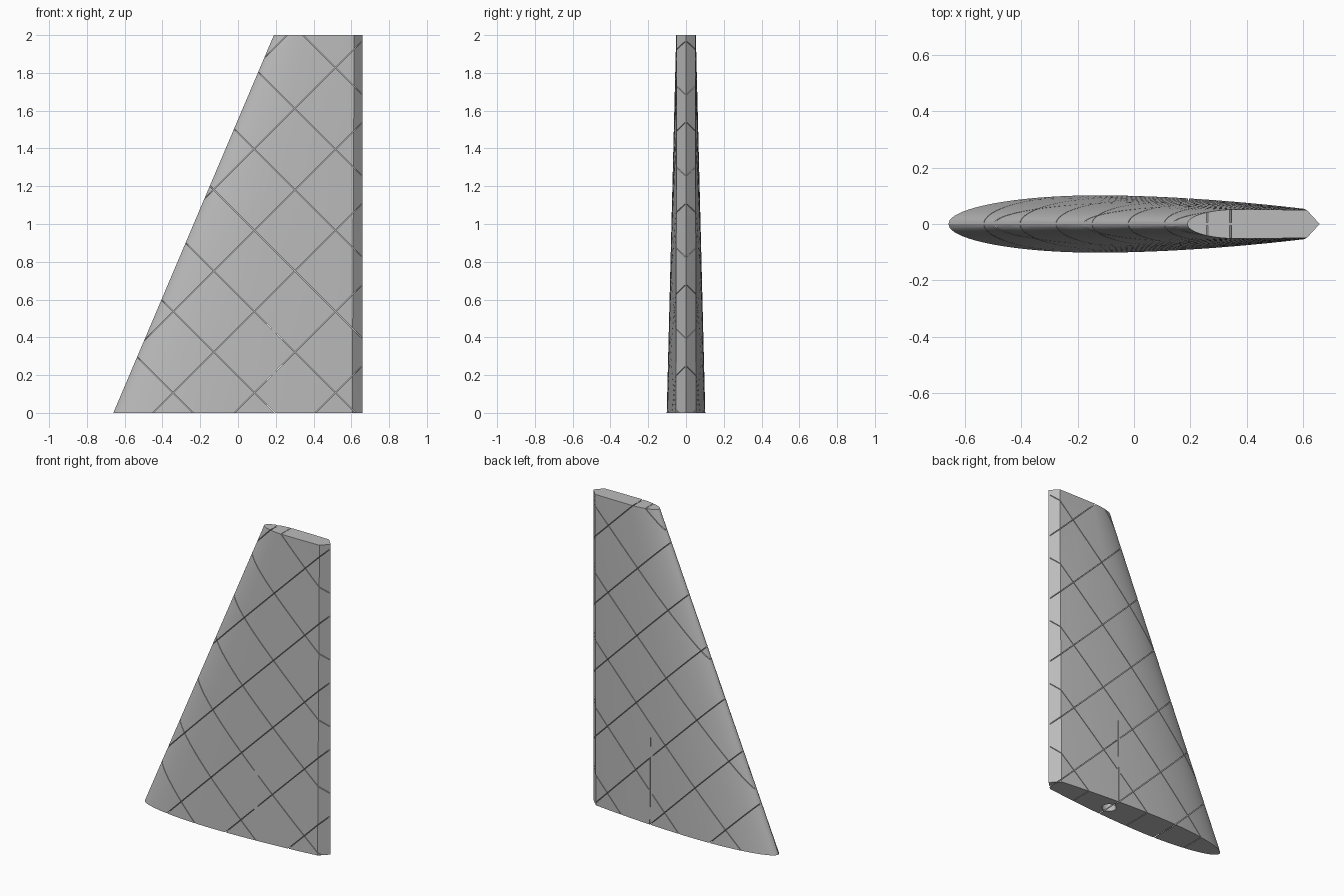
import bpy, bmesh, math
from mathutils import Matrix, Vector

if "Cube" in bpy.data.objects:
    bpy.data.objects.remove(bpy.data.objects["Cube"])

grey = bpy.data.materials.new("light grey")
grey.diffuse_color = (0.5, 0.5, 0.5, 1)
grey.use_nodes = True
grey.node_tree.nodes["Principled BSDF"].inputs["Base Color"].default_value = grey.diffuse_color


def mesh_object(name, bm):
    mesh = bpy.data.meshes.new(name)
    bm.to_mesh(mesh)
    bm.free()
    mesh.materials.append(grey)
    obj = bpy.data.objects.new(name, mesh)
    bpy.context.collection.objects.link(obj)
    return obj


def section(nose, corner, thick, tail, z, n=36):
    """Closed outline: rounded nose, long taper, wedge-shaped trailing edge."""
    side = []
    for i in range(1, n + 1):
        s = (i / n) ** 1.6
        if s < 0.42:
            h = thick * math.sqrt(1 - ((0.42 - s) / 0.42) ** 2)
        else:
            h = thick - (thick - tail) * ((s - 0.42) / 0.58) ** 1.8
        side.append((nose + (corner - nose) * s, h))
    pts = [(nose, 0)] + side + [(0.66, 0)] + [(x, -h) for x, h in reversed(side)]
    return [Vector((x, y, z)) for x, y in pts]


# Tapered fin body
bm = bmesh.new()
base = section(-0.66, 0.605, 0.102, 0.054, 0)
tip = section(0.19, 0.615, 0.052, 0.049, 2)
rings = [[bm.verts.new(a.lerp(b, t)) for a, b in zip(base, tip)]
         for t in (0, 0.25, 0.5, 0.75, 1)]
n = len(base)
for lo, hi in zip(rings, rings[1:]):
    for i in range(n):
        j = (i + 1) % n
        bm.faces.new((lo[i], lo[j], hi[j], hi[i]))
bm.faces.new(rings[0])
bm.faces.new(rings[-1])
bmesh.ops.recalc_face_normals(bm, faces=bm.faces)
if bm.calc_volume(signed=True) < 0:
    bmesh.ops.reverse_faces(bm, faces=bm.faces)
bmesh.ops.triangulate(bm, faces=[f for f in bm.faces if len(f.verts) == 4])
fin = mesh_object("fin", bm)


def add_box(bm, centre, size, angle=0):
    m = (Matrix.Translation(centre) @ Matrix.Rotation(angle, 4, 'Y')
         @ Matrix.Diagonal((*size, 1)))
    bmesh.ops.create_cube(bm, size=1, matrix=m)


def groove_cutter(name, slope, offsets):
    """Thin diagonal slots z = slope * x + c on both sides of a central web."""
    bm = bmesh.new()
    for c in offsets:
        z_rod = c + slope * 0.19
        # slots stop short of the rod socket
        spans = [(-1.2, 1.0)]
        if 0.1 < z_rod < 0.57:
            spans = [(-1.2, 0.178), (0.202, 1.0)]
        for x0, x1 in spans:
            xm = (x0 + x1) / 2
            for y in (-0.105, 0.105):
                add_box(bm, (xm, y, c + slope * xm),
                        ((x1 - x0) * math.sqrt(2), 0.2, 0.004), -slope * math.pi / 4)
    return mesh_object(name, bm)


rising = groove_cutter("rising_groove_cutter", 1, [0.02 + 0.43 * k for k in range(-1, 5)])
falling = groove_cutter("falling_groove_cutter", -1, [0.193 + 0.43 * k for k in range(-1, 6)])

# Rod socket in the base
bm = bmesh.new()
bmesh.ops.create_cone(bm, cap_ends=True, segments=32, radius1=0.042, radius2=0.042,
                      depth=0.67, matrix=Matrix.Translation((0.193, 0, 0.235)))
socket = mesh_object("rod_socket_cutter", bm)

# Upright slot from the socket out to the back side
bm = bmesh.new()
add_box(bm, (0.1935, 0.12, 0.225), (0.003, 0.19, 0.67))
slot = mesh_object("socket_slot_cutter", bm)

cutters = (socket, slot, rising, falling)
for cutter in cutters:
    mod = fin.modifiers.new(cutter.name, 'BOOLEAN')
    mod.operation = 'DIFFERENCE'
    mod.solver = 'EXACT'
    mod.object = cutter
    cutter.hide_render = True

# Bake the cuts, then shade the curved sides smooth
bpy.context.view_layer.objects.active = fin
fin.select_set(True)
for mod in list(fin.modifiers):
    bpy.ops.object.modifier_apply(modifier=mod.name)
bpy.ops.object.shade_smooth_by_angle(angle=math.radians(25))
for cutter in cutters:
    bpy.data.objects.remove(cutter)
